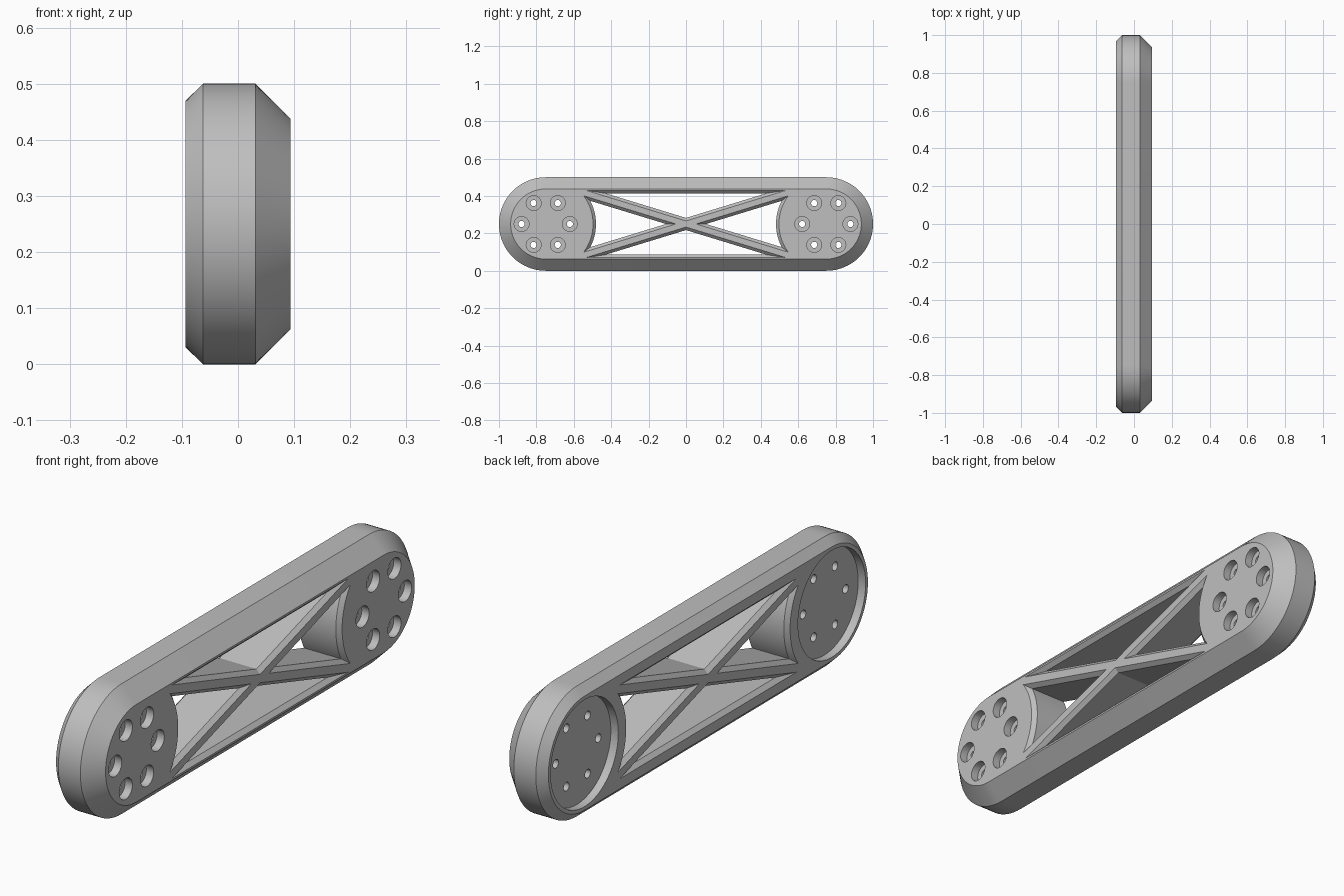
import bpy, bmesh
from math import sin, cos, pi, atan, atan2, sqrt, tan

if "Cube" in bpy.data.objects:
    bpy.data.objects.remove(bpy.data.objects["Cube"])

MID = 0.25            # height of the long axis
END = 0.75            # distance of each rounded end's centre
HALF = 0.094          # half thickness
BEVEL = 0.0156        # chamfer on window edges
SLOPE = 0.3056        # rise of the cross braces
TILT = cos(atan(SLOPE))

grey = bpy.data.materials.new("light_grey")
grey.use_nodes = True
grey.diffuse_color = (0.52, 0.52, 0.52, 1)
grey.node_tree.nodes["Principled BSDF"].inputs["Base Color"].default_value = (0.52, 0.52, 0.52, 1)


def loft(bm, sections):
    """Join equal-length (y, z) outlines placed at successive x positions."""
    rings = [[bm.verts.new((x, y, z + MID)) for y, z in pts] for x, pts in sections]
    n = len(rings[0])
    for a, b in zip(rings, rings[1:]):
        for i in range(n):
            j = (i + 1) % n
            bm.faces.new((a[i], a[j], b[j], b[i]))
    bm.faces.new(rings[0])
    bm.faces.new(rings[-1])


def finish(bm, name):
    bmesh.ops.recalc_face_normals(bm, faces=bm.faces[:])
    mesh = bpy.data.meshes.new(name)
    bm.to_mesh(mesh)
    bm.free()
    mesh.materials.append(grey)
    obj = bpy.data.objects.new(name, mesh)
    bpy.context.collection.objects.link(obj)
    return obj


def circle(y, z, r, n):
    return [(y + r * cos(2 * pi * i / n), z + r * sin(2 * pi * i / n)) for i in range(n)]


def stadium(r, n=40):
    right = [(END + r * sin(pi * i / n), -r * cos(pi * i / n)) for i in range(n + 1)]
    return right + [(-y, -z) for y, z in right]


def rail_window(d, side):
    """Triangle between a rail and the crossing, shrunk by d."""
    k = (BEVEL + d) / TILT
    top = 0.18 - d
    w = (top - k) / SLOPE
    return [(0, side * k), (w, side * top), (-w, side * top)]


def end_window(d, side, n=24):
    """Triangle between the braces, closed by the round end plate."""
    k, r = (BEVEL + d) / TILT, 0.253 + d
    a, b, c = 1 + SLOPE ** 2, END + SLOPE * k, END ** 2 + k ** 2 - r ** 2
    y = (b - sqrt(b * b - a * c)) / a
    t = atan2(SLOPE * y - k, END - y)
    arc = [t - 2 * t * i / n for i in range(n + 1)]
    pts = [(k / SLOPE, 0)] + [(END - r * cos(q), r * sin(q)) for q in arc]
    return [(side * y, z) for y, z in pts]


# Main bar: rounded ends, small chamfer one side, large chamfer the other
bm = bmesh.new()
loft(bm, [(-HALF, stadium(0.219)), (-0.0625, stadium(0.25)),
          (0.031, stadium(0.25)), (HALF, stadium(0.1875))])
link_arm = finish(bm, "link_arm")

# Four windows leaving an X brace, chamfered on both faces
bm = bmesh.new()
for shape in (rail_window, end_window):
    for side in (-1, 1):
        loft(bm, [(x, shape(d, side)) for x, d in (
            (-0.12, 0), (-HALF, 0), (BEVEL - HALF, BEVEL),
            (HALF - BEVEL, BEVEL), (HALF, 0), (0.12, 0))])
windows = finish(bm, "window_cutter")

# Shallow round seats on one face
bm = bmesh.new()
for side in (-1, 1):
    pts = circle(side * END, 0, 0.205, 80)
    loft(bm, [(-0.12, pts), (-0.0625, pts)])
seats = finish(bm, "seat_cutter")

# Rings of six counterbored bolt holes
bm = bmesh.new()
for side in (-1, 1):
    for i in range(6):
        y, z = side * END + 0.129 * cos(i * pi / 3), 0.129 * sin(i * pi / 3)
        small, large = circle(y, z, 0.0165, 24), circle(y, z, 0.04, 24)
        loft(bm, [(-0.08, small), (0.063, small), (0.063, large), (0.12, large)])
holes = finish(bm, "bolt_hole_cutter")

# Cut everything, then discard the cutters
bpy.ops.object.select_all(action='DESELECT')
bpy.context.view_layer.objects.active = link_arm
link_arm.select_set(True)
for cutter in (windows, seats, holes):
    cutter.hide_render = True
    mod = link_arm.modifiers.new(cutter.name, 'BOOLEAN')
    mod.operation = 'DIFFERENCE'
    mod.solver = 'EXACT'
    mod.object = cutter
    bpy.ops.object.modifier_apply(modifier=mod.name)
    bpy.data.objects.remove(cutter)

bpy.ops.object.shade_smooth_by_angle(angle=pi / 9)
